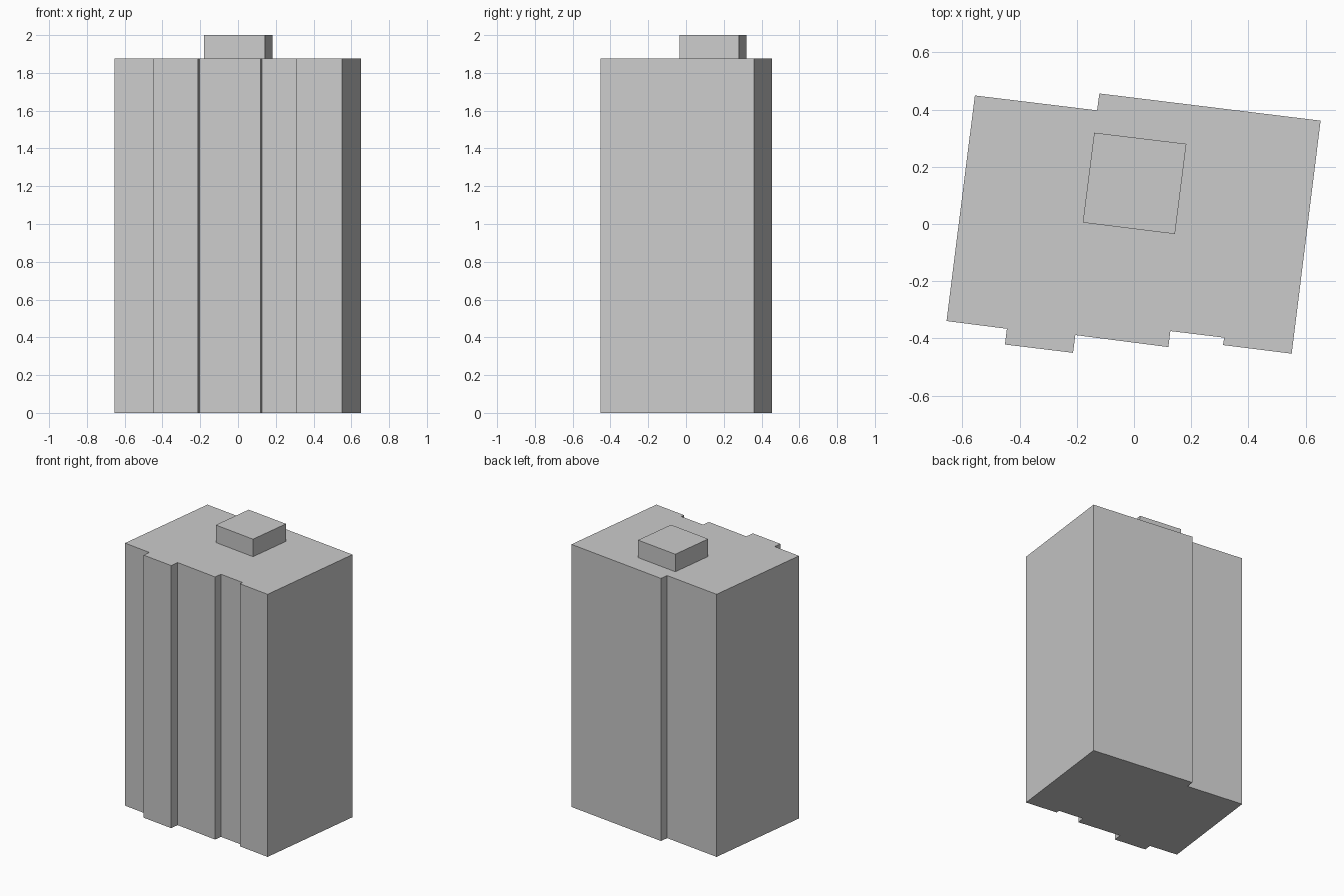
import bpy
import bmesh

cube = bpy.data.objects.get("Cube")
if cube:
    bpy.data.objects.remove(cube, do_unlink=True)

# Single wall colour
grey = bpy.data.materials.new("light grey")
grey.use_nodes = True
colour = (0.6, 0.6, 0.6, 1)
grey.diffuse_color = colour
grey.node_tree.nodes["Principled BSDF"].inputs["Base Color"].default_value = colour


def extrude_plan(name, plan, bottom, top):
    """Raise a counter-clockwise floor plan into a closed flat-shaded block."""
    bm = bmesh.new()
    base = bm.faces.new([bm.verts.new((x, y, bottom)) for x, y in plan])
    raised = bmesh.ops.extrude_face_region(bm, geom=[base], use_keep_orig=True)
    verts = [v for v in raised["geom"] if isinstance(v, bmesh.types.BMVert)]
    bmesh.ops.translate(bm, verts=verts, vec=(0, 0, top - bottom))
    bmesh.ops.recalc_face_normals(bm, faces=bm.faces)
    mesh = bpy.data.meshes.new(name)
    bm.to_mesh(mesh)
    bm.free()
    mesh.materials.append(grey)
    obj = bpy.data.objects.new(name, mesh)
    bpy.context.collection.objects.link(obj)
    return obj


roof_height = 1.875

# Tower with stepped front bays and a stepped back wall
tower_plan = [
    (-0.655, -0.339), (-0.444, -0.366), (-0.451, -0.421), (-0.213, -0.450),
    (-0.205, -0.388), (0.120, -0.430), (0.127, -0.374), (0.315, -0.397),
    (0.311, -0.423), (0.551, -0.453), (0.652, 0.361), (-0.121, 0.456),
    (-0.129, 0.397), (-0.556, 0.449),
]
extrude_plan("tower_block", tower_plan, 0, roof_height)

# Small plant room on the roof
room_plan = [(-0.179, 0.005), (0.143, -0.035), (0.183, 0.280), (-0.139, 0.319)]
extrude_plan("roof_room", room_plan, roof_height, 2)
